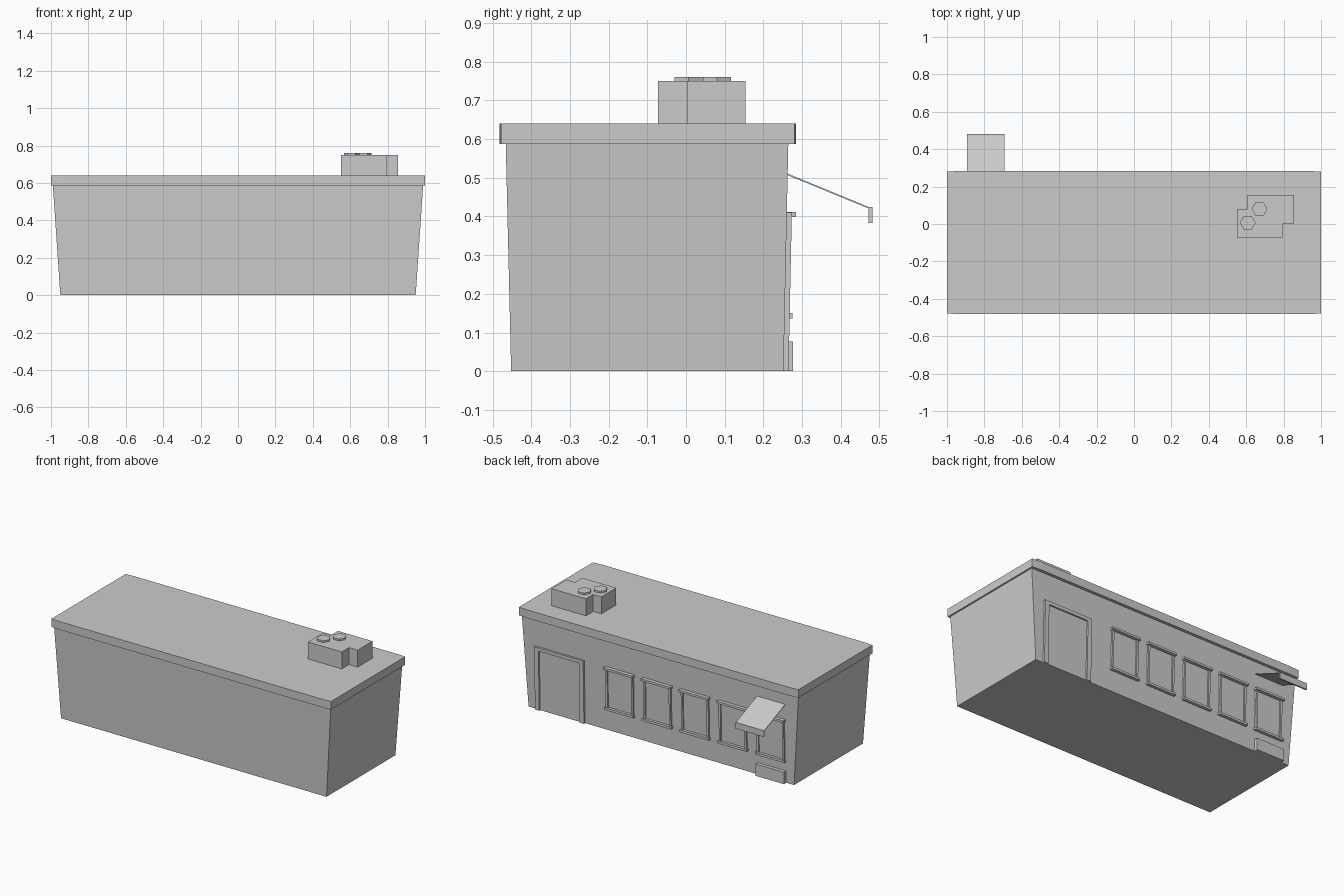
import bpy, bmesh, math

if "Cube" in bpy.data.objects:
    bpy.data.objects.remove(bpy.data.objects["Cube"])

grey = bpy.data.materials.new("plain grey")
grey.diffuse_color = (0.6, 0.6, 0.6, 1)
grey.use_nodes = True
grey.node_tree.nodes["Principled BSDF"].inputs["Base Color"].default_value = grey.diffuse_color


def prism(name, lower, upper):
    """Solid between two matching loops of 3D points."""
    bm = bmesh.new()
    a = [bm.verts.new(p) for p in lower]
    b = [bm.verts.new(p) for p in upper]
    n = len(a)
    bm.faces.new(a[::-1])
    bm.faces.new(b)
    for i in range(n):
        j = (i + 1) % n
        bm.faces.new((a[i], a[j], b[j], b[i]))
    bmesh.ops.recalc_face_normals(bm, faces=bm.faces)
    me = bpy.data.meshes.new(name)
    bm.to_mesh(me)
    bm.free()
    me.materials.append(grey)
    ob = bpy.data.objects.new(name, me)
    bpy.context.collection.objects.link(ob)
    return ob


def rect(x0, x1, y0, y1, z):
    return [(x0, y0, z), (x1, y0, z), (x1, y1, z), (x0, y1, z)]


def box(name, x0, x1, y0, y1, z0, z1):
    return prism(name, rect(x0, x1, y0, y1, z0), rect(x0, x1, y0, y1, z1))


def wall(z):
    """Depth of the leaning back wall at a height."""
    return 0.252 + 0.021 * z


def wall_strip(name, x0, x1, z0, z1, out):
    """Strip that follows the lean of the back wall."""
    return prism(name, rect(x0, x1, wall(z0) - 0.01, wall(z0) + out, z0),
                 rect(x0, x1, wall(z1) - 0.01, wall(z1) + out, z1))


# flared body
prism("body", rect(-0.95, 0.95, -0.452, 0.252, 0),
      rect(-0.99, 0.99, -0.466, 0.2645, 0.59))

# roof slab with slightly tapered ends
outline = [(-1, -0.478), (-0.93, -0.482), (0.93, -0.482), (1, -0.478),
           (1, 0.280), (0.93, 0.284), (-0.93, 0.284), (-1, 0.280)]
prism("roof", [(x, y, 0.587) for x, y in outline],
      [(x, y, 0.64) for x, y in outline])

# stepped rooftop unit
unit = [(0.55, -0.072), (0.793, -0.072), (0.793, 0.002), (0.855, 0.002),
        (0.855, 0.154), (0.608, 0.154), (0.608, 0.08), (0.55, 0.08)]
prism("roof_unit", [(x, y, 0.635) for x, y in unit],
      [(x, y, 0.75) for x, y in unit])

# six-sided vent caps
for i, (cx, cy) in enumerate([(0.608, 0.007), (0.671, 0.08)]):
    ring = [(cx + 0.042 * math.cos(k * math.pi / 3),
             cy + 0.042 * math.sin(k * math.pi / 3)) for k in range(6)]
    prism(f"vent_cap_{i + 1}", [(x, y, 0.745) for x, y in ring],
          [(x, y, 0.761) for x, y in ring])

# door frame and door
wall_strip("door_jamb_left", 0.865, 0.895, 0, 0.41, 0.013)
wall_strip("door_jamb_right", 0.545, 0.575, 0, 0.41, 0.013)
wall_strip("door_lintel", 0.575, 0.865, 0.388, 0.41, 0.013)
wall_strip("door", 0.575, 0.865, 0, 0.388, 0.003)

# windows with header, sill and side strips
for i in range(5):
    cx = 0.29 - 0.27 * i
    n = i + 1
    box(f"window_header_{n}", cx - 0.105, cx + 0.105, 0.25, 0.284, 0.398, 0.412)
    box(f"window_sill_{n}", cx - 0.105, cx + 0.105, 0.25, 0.275, 0.136, 0.151)
    wall_strip(f"window_pane_{n}", cx - 0.085, cx + 0.085, 0.15, 0.4, 0.002)
    for s, side in ((-1, "right"), (1, "left")):
        a, b = sorted((cx + s * 0.085, cx + s * 0.098))
        wall_strip(f"window_jamb_{side}_{n}", a, b, 0.15, 0.4, 0.011)

# awning sheet and its front flap
prism("awning", [(-0.894, 0.262, 0.507), (-0.692, 0.262, 0.507),
                 (-0.692, 0.476, 0.419), (-0.894, 0.476, 0.419)],
      [(-0.894, 0.262, 0.511), (-0.692, 0.262, 0.511),
       (-0.692, 0.476, 0.423), (-0.894, 0.476, 0.423)])
box("awning_flap", -0.894, -0.692, 0.472, 0.482, 0.383, 0.424)

# low counter box below the awning
box("counter_box", -0.894, -0.692, 0.245, 0.277, 0, 0.077)
